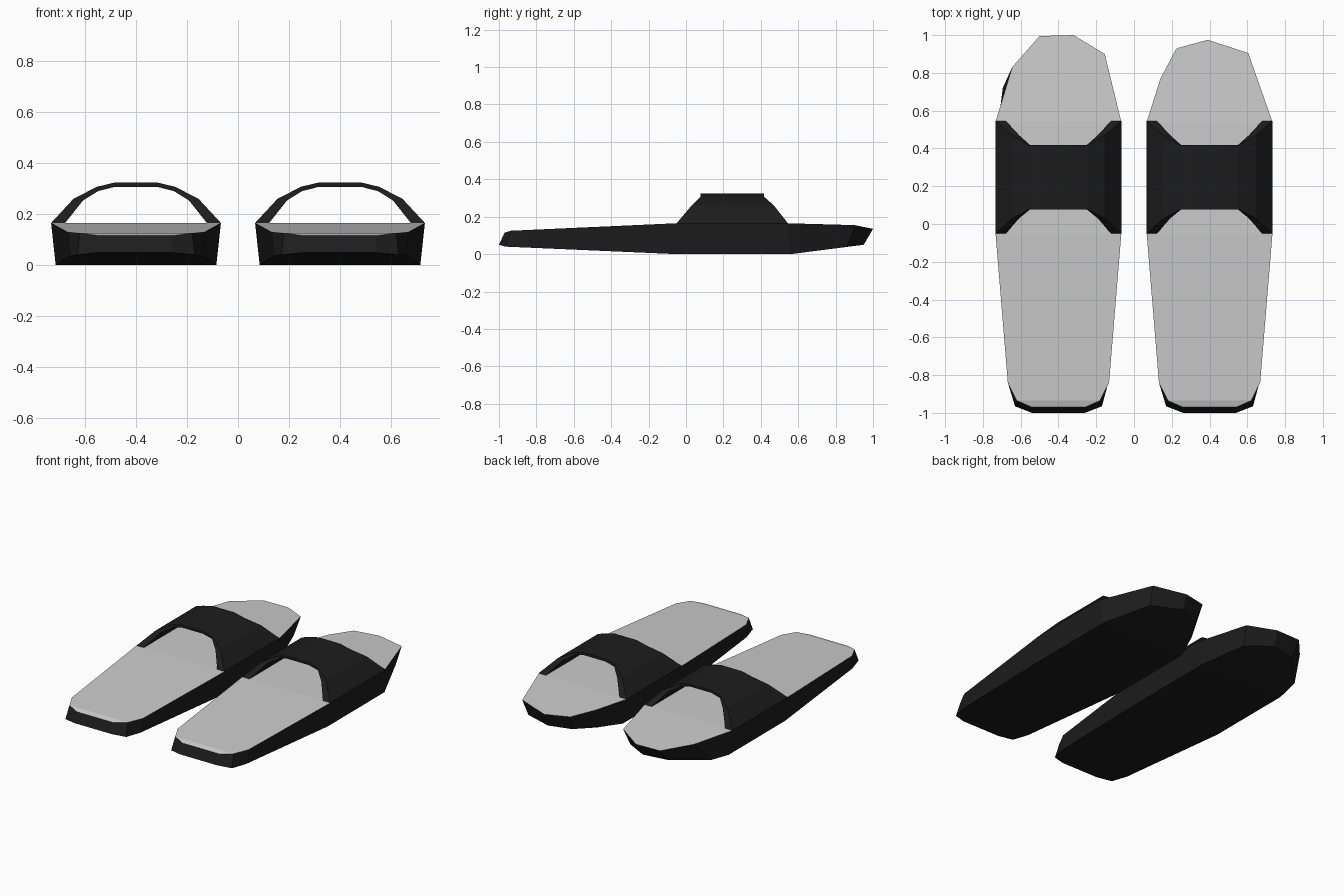
import bpy, bmesh

if "Cube" in bpy.data.objects:
    bpy.data.objects.remove(bpy.data.objects["Cube"])

black = bpy.data.materials.new("black_rubber")
black.diffuse_color = (0.012, 0.012, 0.012, 1)
black.use_nodes = True
black.node_tree.nodes["Principled BSDF"].inputs["Base Color"].default_value = black.diffuse_color


def make_object(name, verts, faces, material=None, recalc=False):
    mesh = bpy.data.meshes.new(name)
    mesh.from_pydata(verts, [], faces)
    bm = bmesh.new()
    bm.from_mesh(mesh)
    loose = [v for v in bm.verts if not v.link_faces]
    bmesh.ops.delete(bm, geom=loose, context='VERTS')
    if recalc:
        bmesh.ops.recalc_face_normals(bm, faces=bm.faces)
    bm.to_mesh(mesh)
    bm.free()
    if material:
        mesh.materials.append(material)
    ob = bpy.data.objects.new(name, mesh)
    bpy.context.collection.objects.link(ob)
    return ob


def lerp_profile(y, profile):
    for (y0, z0), (y1, z1) in zip(profile, profile[1:]):
        if y <= y1:
            return z0 + (z1 - z0) * (y - y0) / (y1 - y0)
    return profile[-1][1]


# side profiles (y, z) of the footbed and the outsole
TOP_Z = [(-0.97, 0.115), (-0.935, 0.125), (-0.05, 0.165), (0.54, 0.165), (0.9, 0.155), (1.0, 0.135)]
BOTTOM_Z = [(-1.0, 0.05), (-0.965, 0.04), (-0.05, 0.0), (0.56, 0.0), (0.95, 0.05)]

# half outlines of the heel, measured from the slipper centre line
HEEL_TOP = [(0.333, -0.05), (0.268, -0.84), (0.22, -0.935), (0.14, -0.97)]
HEEL_BOTTOM = [(0.315, -0.05), (0.26, -0.855), (0.23, -0.965), (0.14, -1.0)]

# strap cross-section halves (x from centre, z) and its y range at each point
STRAP_OUTER = [(0.333, 0.165), (0.245, 0.26), (0.153, 0.307), (0.082, 0.324)]
STRAP_INNER = [(0.278, 0.165), (0.208, 0.253), (0.149, 0.29), (0.082, 0.307)]
STRAP_Y = [(-0.05, 0.545), (0.03, 0.47), (0.078, 0.417), (0.078, 0.417)]

# toe outlines, left to right
TOES = {
    "left": (-0.4,
             [(-0.733, 0.54), (-0.645, 0.83), (-0.5, 0.995), (-0.32, 1.0), (-0.155, 0.9), (-0.067, 0.54)],
             [(-0.715, 0.56), (-0.695, 0.72), (-0.5, 0.92), (-0.34, 0.95), (-0.175, 0.85), (-0.085, 0.56)]),
    "right": (0.4,
              [(0.067, 0.54), (0.14, 0.77), (0.225, 0.93), (0.39, 0.975), (0.605, 0.905), (0.733, 0.54)],
              [(0.085, 0.56), (0.155, 0.74), (0.245, 0.88), (0.39, 0.935), (0.59, 0.86), (0.715, 0.56)]),
}


def ring(cx, toe, heel, profile):
    pts = toe + [(cx + x, y) for x, y in heel] + [(cx - x, y) for x, y in reversed(heel)]
    return [(x, y, lerp_profile(y, profile)) for x, y in pts]


for side, (cx, toe_top, toe_bottom) in TOES.items():
    top = ring(cx, toe_top, HEEL_TOP, TOP_Z)
    bottom = ring(cx, toe_bottom, HEEL_BOTTOM, BOTTOM_Z)
    n = len(top)
    caps = [tuple(range(6))] + [(i, j, j + 1, i - 1 if i else n - 1)
                                for i, j in [(0, 5), (13, 6), (12, 7), (11, 8)]]

    # grey footbed
    make_object(side + "_footbed", top, [f[::-1] for f in caps])

    # black sole: side wall and underside
    walls = [(i, n + i, n + (i + 1) % n, (i + 1) % n) for i in range(n)]
    make_object(side + "_sole", bottom + top, walls + caps, black)

    # arched strap
    def arch(half):
        return [(cx - x, z) for x, z in half] + [(cx + x, z) for x, z in reversed(half)]
    ys = STRAP_Y + STRAP_Y[::-1]
    verts = []
    for (xo, zo), (xi, zi), (y0, y1) in zip(arch(STRAP_OUTER), arch(STRAP_INNER), ys):
        verts += [(xo, y0, zo), (xo, y1, zo), (xi, y1, zi), (xi, y0, zi)]
    last = 4 * (len(ys) - 1)
    faces = [(0, 1, 2, 3), (last, last + 1, last + 2, last + 3)]
    for a in range(0, last, 4):
        for k in range(4):
            m = (k + 1) % 4
            faces.append((a + k, a + m, a + 4 + m, a + 4 + k))
    make_object(side + "_strap", verts, faces, black, recalc=True)
